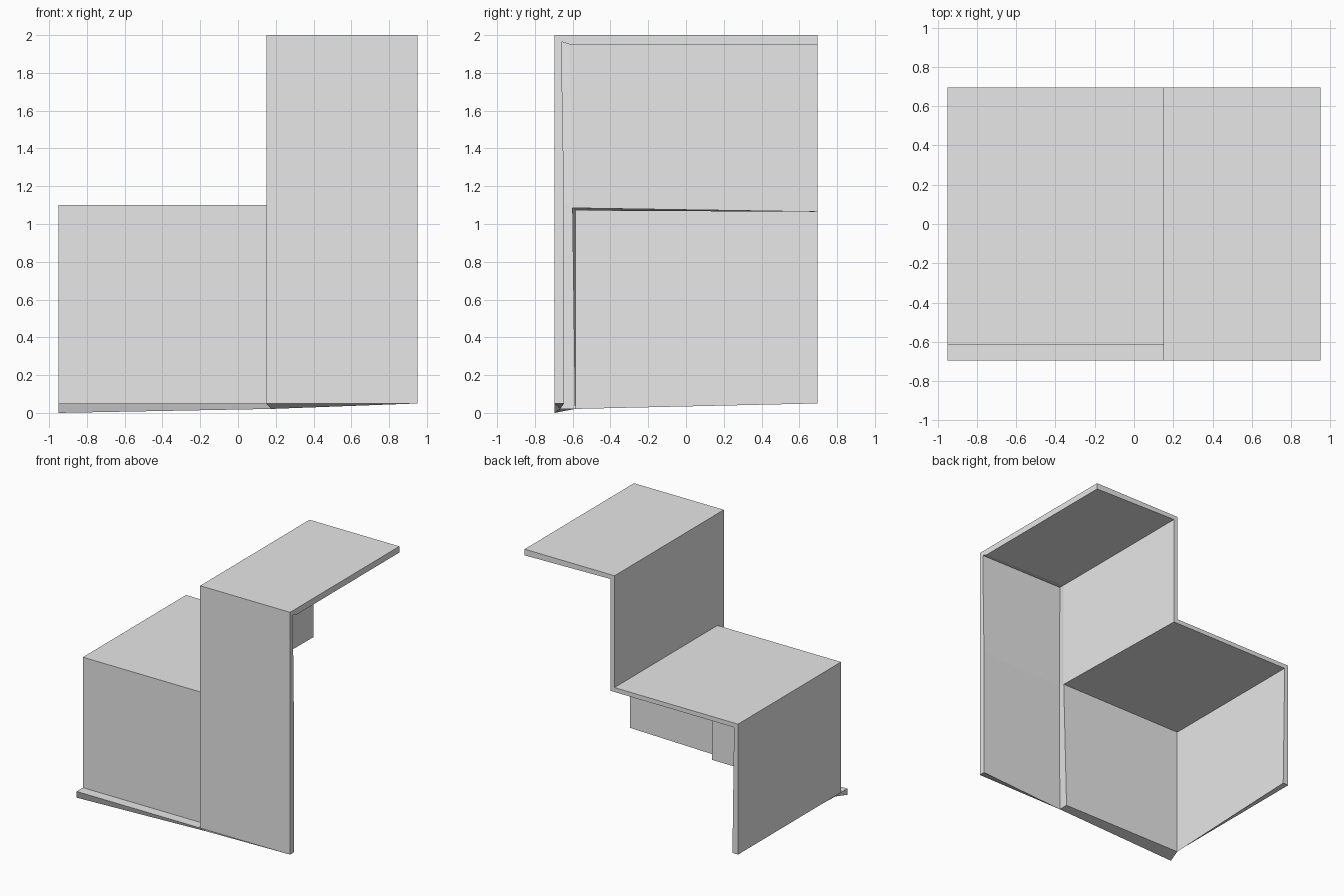
import bpy, bmesh
from mathutils import Vector

if "Cube" in bpy.data.objects:
    bpy.data.objects.remove(bpy.data.objects["Cube"])

# key positions
L, M, R = -0.95, 0.15, 0.95        # x: left, riser, right
F, S, B = -0.695, -0.615, 0.695    # y: front, set-back front, back
Z0, Z1, Z2 = 0.05, 1.1, 2.0        # z: base, step, top

bm = bmesh.new()


def panel(axis, at, u, v, sign):
    """Axis-aligned quad at a fixed coordinate, facing sign along axis."""
    pts = []
    for a, b in ((u[0], v[0]), (u[1], v[0]), (u[1], v[1]), (u[0], v[1])):
        p = [a, b]
        p.insert(axis, at)
        pts.append(bm.verts.new(p))
    f = bm.faces.new(pts)
    f.normal_update()
    if f.normal[axis] * sign < 0:
        f.normal_flip()


# tall front panel, in two heights
panel(1, F, (M, R), (Z0, Z1), -1)
panel(1, F, (M, R), (Z1, Z2), -1)
# upper top
panel(2, Z2, (M, R), (F, S), 1)
panel(2, Z2, (M, R), (S, B), 1)
# riser, with the narrow return beside the lower front
panel(0, M, (F, S), (Z0, Z1), -1)
panel(0, M, (F, S), (Z1, Z2), -1)
panel(0, M, (S, B), (Z1, Z2), -1)
# lower top, lower front, left side
panel(2, Z1, (L, M), (S, B), 1)
panel(1, S, (L, M), (Z0, Z1), -1)
panel(0, L, (S, B), (Z0, Z1), -1)
# ledge at the foot of the lower front
panel(2, Z0, (L, M), (F, S), 1)

bmesh.ops.remove_doubles(bm, verts=bm.verts[:], dist=0.0001)
mesh = bpy.data.meshes.new("stepped_shell")
bm.to_mesh(mesh)
bm.free()

shell = bpy.data.objects.new("stepped_shell", mesh)
bpy.context.collection.objects.link(shell)

# thickness goes inward from the outer surface
mod = shell.modifiers.new("thickness", 'SOLIDIFY')
mod.thickness = 0.05
mod.offset = -1
mod.use_even_offset = False

grey = bpy.data.materials.new("light grey")
grey.diffuse_color = (0.8, 0.8, 0.8, 1)
grey.use_nodes = True
grey.node_tree.nodes["Principled BSDF"].inputs["Base Color"].default_value = grey.diffuse_color
mesh.materials.append(grey)
